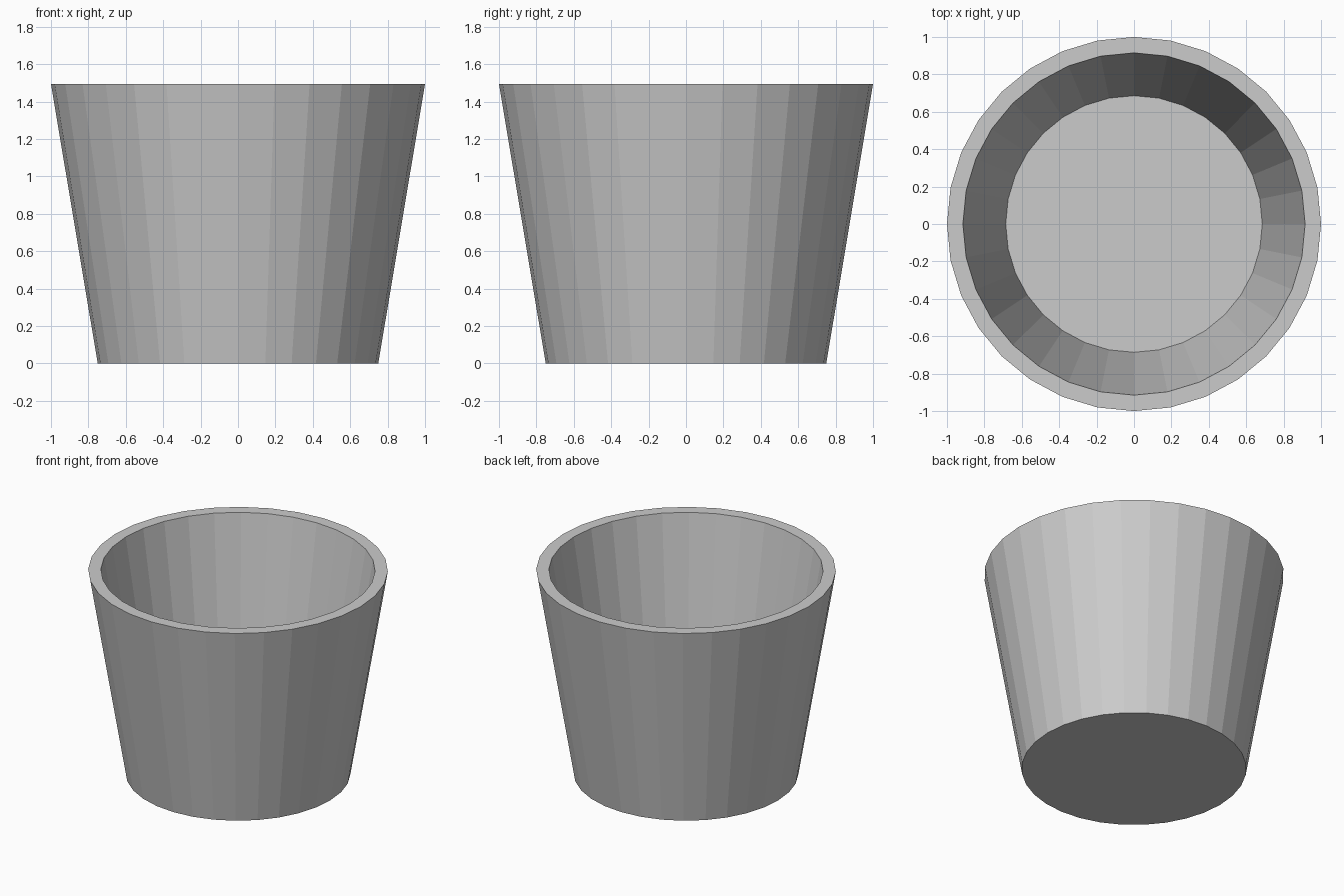
import bpy, bmesh
from math import cos, sin, pi

if "Cube" in bpy.data.objects:
    bpy.data.objects.remove(bpy.data.objects["Cube"])

SIDES = 32
# Profile (radius, height): outer base, outer rim, inner rim, inner floor
PROFILE = [(0.75, 0.0), (1.0, 1.495), (0.915, 1.495), (0.686, 0.11)]

bm = bmesh.new()


def ring(radius, z):
    return [bm.verts.new((radius * cos(2 * pi * i / SIDES),
                          radius * sin(2 * pi * i / SIDES), z))
            for i in range(SIDES)]


rings = [ring(r, z) for r, z in PROFILE]

# Outer wall, flat rim and inner wall
for a, b in zip(rings, rings[1:]):
    for i in range(SIDES):
        j = (i + 1) % SIDES
        bm.faces.new((a[i], a[j], b[j], b[i]))

# Underside and inner floor
bm.faces.new(rings[0][::-1])
bm.faces.new(rings[-1])
bmesh.ops.recalc_face_normals(bm, faces=bm.faces[:])

mesh = bpy.data.meshes.new("tapered_pot")
bm.to_mesh(mesh)
bm.free()
pot = bpy.data.objects.new("tapered_pot", mesh)
bpy.context.collection.objects.link(pot)
